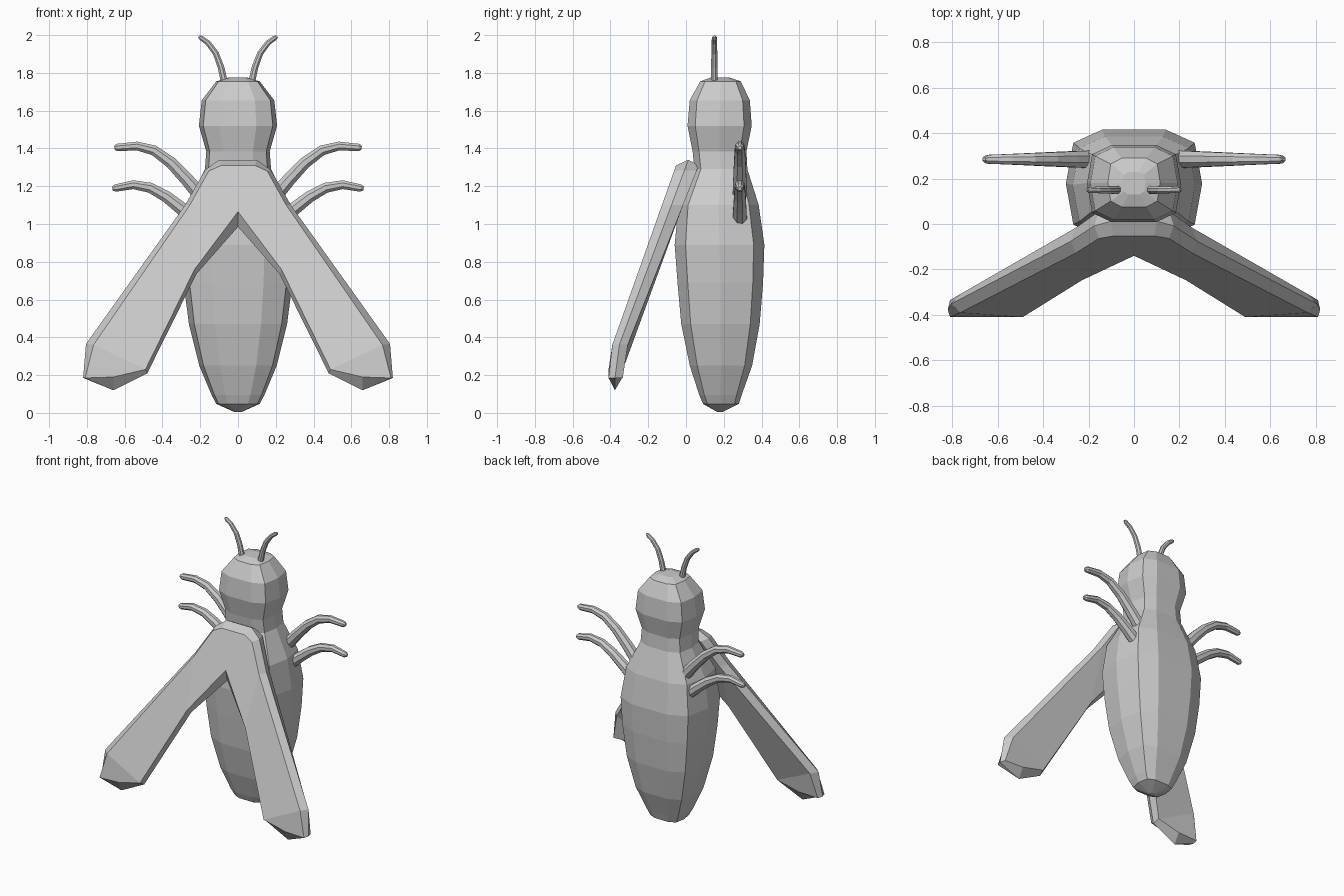
import bpy, math

if "Cube" in bpy.data.objects:
    bpy.data.objects.remove(bpy.data.objects["Cube"])

def make(name, verts, faces):
    import bmesh
    me = bpy.data.meshes.new(name)
    me.from_pydata(verts, [], faces)
    bm = bmesh.new()
    bm.from_mesh(me)
    bmesh.ops.recalc_face_normals(bm, faces=bm.faces)
    bm.to_mesh(me)
    bm.free()
    ob = bpy.data.objects.new(name, me)
    bpy.context.collection.objects.link(ob)
    return ob

def loft(name, rings):
    """Skin equal-sized rings and cap both ends."""
    n = len(rings[0])
    faces = [[i * n + j, i * n + (j + 1) % n, (i + 1) * n + (j + 1) % n, (i + 1) * n + j]
             for i in range(len(rings) - 1) for j in range(n)]
    faces += [list(range(n)), [(len(rings) - 1) * n + j for j in range(n)]]
    return make(name, [p for r in rings for p in r], faces)

# Body and head: ten-sided rings given as z, half width, front y, back y
half = [(0.47, -1), (0.89, -0.76), (1, 0), (0.89, 0.76), (0.47, 1)]
section = half + [(-x, y) for x, y in reversed(half)]
profile = [(0.005, 0.02, 0.165, 0.195), (0.048, 0.115, 0.09, 0.28), (0.095, 0.14, 0.07, 0.295),
           (0.25, 0.205, 0.02, 0.35), (0.47, 0.26, -0.025, 0.39), (0.69, 0.288, -0.045, 0.408),
           (0.89, 0.30, -0.06, 0.415), (1.10, 0.27, -0.04, 0.385), (1.29, 0.175, 0.045, 0.325),
           (1.385, 0.168, 0.035, 0.32), (1.52, 0.207, 0.008, 0.348), (1.655, 0.192, 0.02, 0.338),
           (1.755, 0.115, 0.075, 0.29), (1.775, 0.05, 0.13, 0.23)]
loft("body", [[(x * w, (f + b) / 2 + y * (b - f) / 2, z) for x, y in section]
              for z, w, f, b in profile])

# Wings: joined slab with a wider middle outline between front and back faces
mid = [(0, 1.34), (0.1, 1.34), (0.175, 1.285), (0.28, 1.1), (0.805, 0.365),
       (0.82, 0.185), (0.66, 0.12), (0.48, 0.21), (0.22, 0.735), (0, 0.985)]
face = [(0, 1.31), (0.09, 1.31), (0.155, 1.28), (0.255, 1.1), (0.765, 0.36),
        (0.81, 0.185), (0.66, 0.19), (0.49, 0.23), (0.23, 0.76), (0, 1.065)]
cells = [(0, 1, 2, 9), (2, 3, 8, 9), (3, 4, 7, 8), (4, 5, 6, 7)]

def wing_layer(outline, depth):
    pts = []
    for x, z in outline:
        front = max(-0.06 - 0.355 * (1.29 - z), -0.41)
        thick = 0.075 + 0.045 * max(0, (z - 0.2) / 1.1)
        pts.append((x, front + depth * thick, z))
    return pts

verts = wing_layer(face, 0) + wing_layer(mid, 0.45) + wing_layer(face, 1)
faces = [tuple(i + k for i in c) for k in (0, 20) for c in cells]
faces += [(k + j, k + j + 1, k + j + 11, k + j + 10) for k in (0, 10) for j in range(9)]
wings = make("wings", verts, faces)
m = wings.modifiers.new("mirror", 'MIRROR')
m.merge_threshold = 0.001

# Tapered, curved limbs lying in an upright plane
def limb(name, path, y, r0, r1, side, flat=1.0):
    rings = []
    last = len(path) - 1
    for i, (x, z) in enumerate(path):
        a, b = path[max(i - 1, 0)], path[min(i + 1, last)]
        ang = math.atan2(b[1] - a[1], b[0] - a[0])
        nx, nz = -math.sin(ang), math.cos(ang)
        r = r0 + (r1 - r0) * i / last
        ring = []
        for k in range(8):
            t = math.tau * (k + 0.5) / 8
            u, v = r * math.cos(t), r * math.sin(t) * flat
            ring.append((side * (x + nx * u), y + v, z + nz * u))
        rings.append(ring)
    tip = path[-1]
    prev = path[-2]
    d = math.hypot(tip[0] - prev[0], tip[1] - prev[1])
    ex, ez = (tip[0] - prev[0]) / d * 0.015, (tip[1] - prev[1]) / d * 0.015
    c = (side * tip[0], y, tip[1])
    rings.append([tuple(c[q] + 0.5 * (p[q] - c[q]) + (side * ex, 0, ez)[q] for q in range(3))
                  for p in rings[-1]])
    loft(name, rings)

upper = [(0.19, 1.14), (0.27, 1.235), (0.355, 1.325), (0.445, 1.39), (0.535, 1.413), (0.64, 1.405)]
lower = [(0.20, 1.00), (0.29, 1.075), (0.38, 1.145), (0.465, 1.192), (0.555, 1.208), (0.65, 1.19)]
feeler = [(0.07, 1.74), (0.09, 1.83), (0.118, 1.905), (0.16, 1.96), (0.195, 1.985)]
for side, label in ((1, "right"), (-1, "left")):
    limb("upper_leg_" + label, upper, 0.285, 0.042, 0.021, side)
    limb("lower_leg_" + label, lower, 0.285, 0.042, 0.021, side)
    limb("antenna_" + label, feeler, 0.15, 0.02, 0.014, side)
